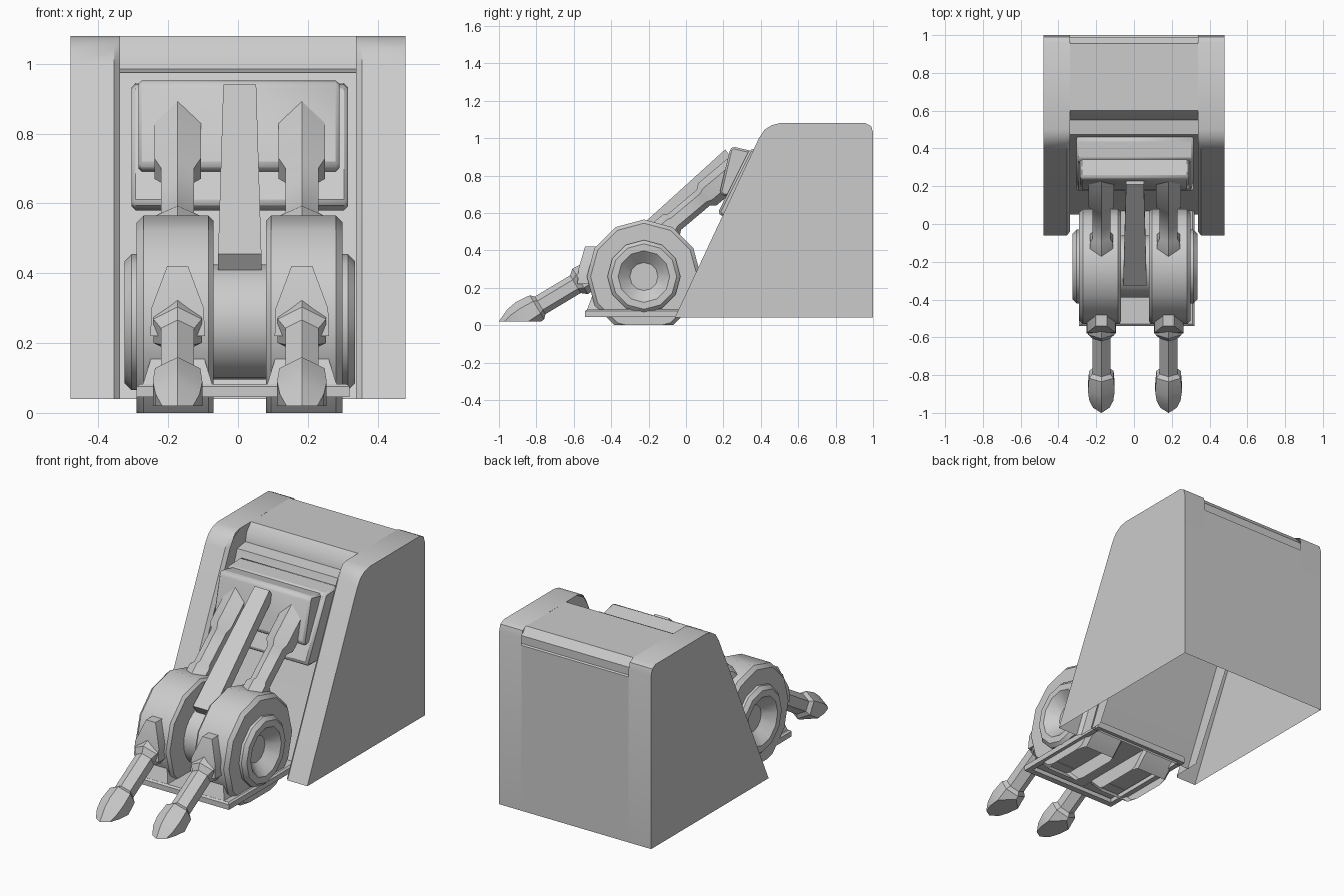
import bpy, bmesh, math
from mathutils import Vector

cube = bpy.data.objects.get("Cube")
if cube:
    bpy.data.objects.remove(cube)

grey = bpy.data.materials.new("plain_grey")
grey.use_nodes = True
GREY = (0.6, 0.6, 0.6, 1)
grey.diffuse_color = GREY
grey.node_tree.nodes["Principled BSDF"].inputs["Base Color"].default_value = GREY


def loft(name, rows, closed=True, caps=(True, True), cut=None, fill=True, bevel=0):
    """Skin a series of point rows; optionally cut away all below a height."""
    bm = bmesh.new()
    rings = [[bm.verts.new(p) for p in row] for row in rows]
    n = len(rows[0])
    for a, b in zip(rings, rings[1:]):
        for i in range(n if closed else n - 1):
            j = (i + 1) % n
            bm.faces.new((a[i], a[j], b[j], b[i]))
    if caps[0]:
        bm.faces.new(rings[0])
    if caps[1]:
        bm.faces.new(rings[-1])
    bmesh.ops.recalc_face_normals(bm, faces=bm.faces[:])
    if cut is not None:
        res = bmesh.ops.bisect_plane(bm, geom=bm.verts[:] + bm.edges[:] + bm.faces[:],
                                     plane_co=(0, 0, cut), plane_no=(0, 0, 1), clear_inner=True)
        if fill:
            edges = [e for e in res["geom_cut"] if isinstance(e, bmesh.types.BMEdge)]
            bmesh.ops.contextual_create(bm, geom=edges)
    mesh = bpy.data.meshes.new(name)
    bm.to_mesh(mesh)
    bm.free()
    mesh.materials.append(grey)
    ob = bpy.data.objects.new(name, mesh)
    bpy.context.collection.objects.link(ob)
    if bevel:
        mod = ob.modifiers.new("bevel", "BEVEL")
        mod.width = bevel
        mod.segments = 1
    bpy.ops.object.select_all(action="DESELECT")
    ob.select_set(True)
    bpy.context.view_layer.objects.active = ob
    bpy.ops.object.shade_smooth_by_angle(angle=math.radians(35))
    return ob


def row(x, profile):
    return [(x, y, z) for y, z in profile]


def prism(name, x0, x1, profile, **kw):
    return loft(name, [row(x0, profile), row(x1, profile)], **kw)


def rect(x0, x1, y0, y1, z):
    return [(x0, y0, z), (x1, y0, z), (x1, y1, z), (x0, y1, z)]


def lathe(name, origin, axis, up, profile, n, **kw):
    """Rings of (distance, radius) around an axis, first vertex towards up."""
    o, a, u = Vector(origin), Vector(axis).normalized(), Vector(up)
    u = (u - a * u.dot(a)).normalized()
    v = a.cross(u)
    angles = [2 * math.pi * i / n for i in range(n)]
    rows = [[o + a * d + (u * math.cos(t) + v * math.sin(t)) * r for t in angles]
            for d, r in profile]
    return loft(name, rows, **kw)


# Housing: two cheeks, open underneath, with chamfered inner front edges
cheek = [(-.06, .04), (.39, 1.0), (.42, 1.045), (.46, 1.07), (.5, 1.08),
         (.96, 1.08), (.99, 1.065), (1, 1.03), (1, .04)]
inner = [(y + .02 if y < .45 else y, z) for y, z in cheek]
returns = [(-.04, .04), (.41, 1.0), (.44, 1.045), (.5, 1.08),
           (.75, 1.08), (.62, 1.0), (.12, .04)]
for side, s in (("left", 1), ("right", -1)):
    loft(side + "_cheek", [row(s * .48, cheek), row(s * .355, cheek), row(s * .338, inner)],
         closed=False, caps=(True, False))
    loft(side + "_cheek_return", [row(s * .338, returns)], caps=(True, False))

# Recessed front, roof and back between the cheeks
middle = [(.05, .04), (.46, .93), (.475, .975), (.55, .985), (.56, 1.035), (.6, 1.08),
          (.955, 1.078), (.99, 1.035), (.99, .99), (1, .985), (1, .04)]
prism("housing_middle", -.345, .345, middle, closed=False, caps=(False, False))

# Stepped pad on the sloping front
prism("pad_base", -.305, .315,
      [(.17, .6), (.2, .58), (.32, .58), (.48, .92), (.45, .945), (.34, .94)], bevel=.012)
prism("pad_block", -.285, .29,
      [(.18, .71), (.2, .69), (.33, .7), (.38, .925), (.25, .955), (.235, .94)], bevel=.012)

# Axle with two wheels, run through the base tray
CX, CY, CZ = .005, -.225, .26
hub = lathe("axle_hub", (CX, CY, CZ), (1, 0, 0), (0, 0, 1),
            [(-.1, .165), (.1, .165)], 24, cut=.08, fill=False)
wheel = [(.075, .1), (.075, .29), (.09, .305), (.275, .305), (.295, .285), (.295, .195),
         (.31, .195), (.33, .175), (.33, .138), (.27, .075)]
for side, s in (("left", 1), ("right", -1)):
    lathe(side + "_wheel", (CX, CY, CZ), (s, 0, 0), (0, 0, 1), wheel, 12, cut=0, fill=False)

# Base tray, hollow below
loft("base_tray", [rect(-.26, .29, -.505, .06, .07), rect(-.26, .29, -.505, .06, .045),
                   rect(-.29, .32, -.54, .08, .045), rect(-.29, .32, -.54, .08, .075),
                   rect(-.28, .31, -.53, .08, .083)], caps=(False, True))

# Four arms: lower ones reach forward to the ground, upper ones up to the pad
lower = [(-.1, .06), (-.04, .075), (.03, .08), (.06, .055), (.28, .055), (.3, .075),
         (.38, .082), (.44, .073), (.52, .037)]
upper = [(-.1, .07), (.03, .07), (.05, .055), (.25, .055), (.28, .077), (.54, .077)]
for side, s in (("left", 1), ("right", -1)):
    x = CX + s * .178
    lathe(side + "_lower_arm", (x, -.54, .25), (0, -.857, -.515), (0, 0, 1), lower, 6, cut=.02)
    lathe(side + "_upper_arm", (x, -.1, .52), (0, .766, .643), (0, 0, 1), upper, 6)
    # Tapered mount where the lower arm meets the wheel
    loft(side + "_arm_mount", [rect(x - .078, x + .078, -.58, -.42, .22),
                               rect(x - .075, x + .075, -.575, -.42, .3),
                               rect(x - .03, x + .03, -.54, -.42, .42)])
    # Wedge bracing the wheel on the tray
    loft(side + "_wheel_brace", [rect(x - .1, x + .1, -.53, -.4, .08),
                                 rect(x - .075, x + .075, -.5, -.4, .16)])

# Tapered bar from the axle up to the pad
loft("centre_bar", [[(CX + a, y, z) for a, y, z in
                     ((-w, y0, z0), (w, y0, z0), (w, y0 + .035, z0 - .05), (-w, y0 + .035, z0 - .05))]
                    for w, y0, z0 in ((.062, -.325, .455), (.047, .21, .94))])
